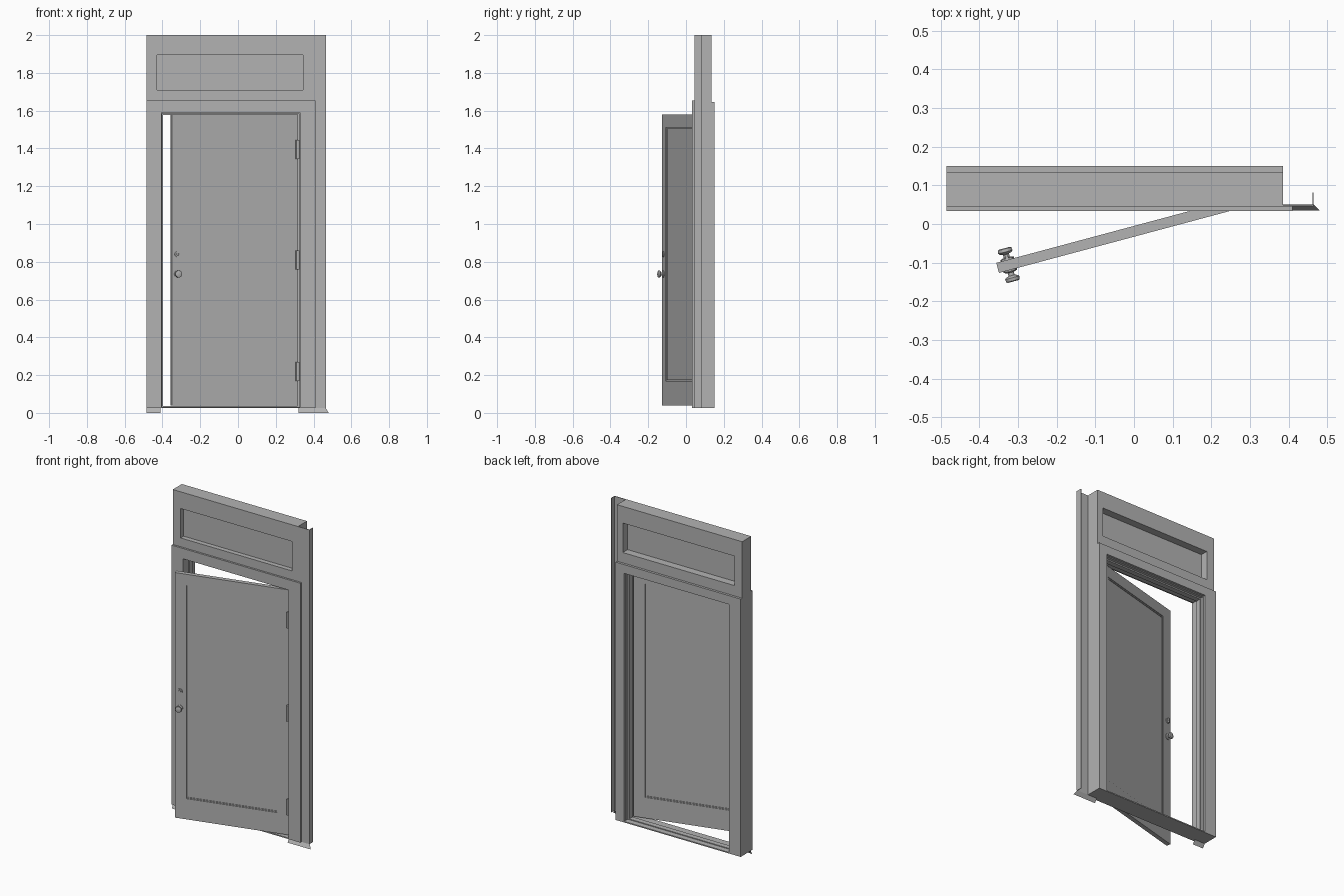
import bpy, bmesh, math
from mathutils import Matrix, Vector

cube = bpy.data.objects.get("Cube")
if cube:
    bpy.data.objects.remove(cube, do_unlink=True)

grey = bpy.data.materials.new("plain grey")
grey.use_nodes = True
COLOUR = (0.45, 0.45, 0.45, 1)
grey.diffuse_color = COLOUR
grey.node_tree.nodes["Principled BSDF"].inputs["Base Color"].default_value = COLOUR


def finish(name, bm, matrix=None, smooth=False):
    if matrix:
        bm.transform(matrix)
    mesh = bpy.data.meshes.new(name)
    bm.to_mesh(mesh)
    bm.free()
    mesh.materials.append(grey)
    obj = bpy.data.objects.new(name, mesh)
    bpy.context.collection.objects.link(obj)
    if smooth:
        bpy.ops.object.select_all(action='DESELECT')
        obj.select_set(True)
        bpy.context.view_layer.objects.active = obj
        bpy.ops.object.shade_smooth_by_angle(angle=math.radians(35))
    return obj


def extrude_y(bm, depth):
    """Give flat faces thickness along y."""
    out = bmesh.ops.extrude_face_region(bm, geom=bm.faces[:], use_keep_orig=True)
    moved = [g for g in out["geom"] if isinstance(g, bmesh.types.BMVert)]
    bmesh.ops.translate(bm, verts=moved, vec=(0, depth, 0))
    bmesh.ops.recalc_face_normals(bm, faces=bm.faces)


def corners(bm, r, y):
    x0, x1, z0, z1 = r
    return [bm.verts.new((x, y, z)) for x, z in ((x0, z0), (x1, z0), (x1, z1), (x0, z1))]


def box(name, rect, y0, y1, matrix=None):
    bm = bmesh.new()
    bm.faces.new(corners(bm, rect, y0))
    extrude_y(bm, y1 - y0)
    return finish(name, bm, matrix)


def ring(name, outer, hole, y0, y1, matrix=None):
    """Rectangular frame: outer and hole are (x0, x1, z0, z1)."""
    bm = bmesh.new()
    a, b = corners(bm, outer, y0), corners(bm, hole, y0)
    for i in range(4):
        j = (i + 1) % 4
        bm.faces.new((a[i], a[j], b[j], b[i]))
    extrude_y(bm, y1 - y0)
    return finish(name, bm, matrix)


def lathe(name, profile, matrix, steps=24):
    """Turn (radius, y) points about the y axis."""
    bm = bmesh.new()
    vs = [bm.verts.new((r, y, 0)) for r, y in profile]
    edges = [bm.edges.new(p) for p in zip(vs, vs[1:])]
    bmesh.ops.spin(bm, geom=vs + edges, cent=(0, 0, 0), axis=(0, 1, 0),
                   angle=math.tau, steps=steps)
    bmesh.ops.remove_doubles(bm, verts=bm.verts, dist=1e-5)
    bmesh.ops.recalc_face_normals(bm, faces=bm.faces)
    return finish(name, bm, matrix, smooth=True)


LEFT, RIGHT, BASE = -0.485, 0.385, 0.025
FRONT, BACK = 0.045, 0.135
opening = (-0.405, 0.327, 0.032, 1.59)

# Wall above the door with its recessed panel
transom_hole = (-0.43, 0.345, 1.71, 1.895)
ring("transom_wall", (LEFT, RIGHT, 1.65, 2), transom_hole, FRONT, BACK)
box("transom_panel", transom_hole, 0.075, 0.087)

# Door frame, casings and stop
ring("door_jamb", (LEFT, RIGHT, BASE, 1.65), (-0.402, 0.324, 0.032, 1.585), FRONT, BACK)
ring("front_casing", (LEFT, 0.41, BASE, 1.655), opening, 0.033, FRONT)
ring("back_casing", (LEFT, RIGHT, BASE, 1.645), opening, BACK, 0.15)
ring("door_stop", (-0.402, 0.324, 0.03, 1.585), (-0.396, 0.314, 0.037, 1.577), 0.082, 0.115)

# Thin wall strip and its return
box("wall_strip", (RIGHT, 0.465, BASE, 2), FRONT, 0.049)
box("wall_return", (0.462, 0.465, BASE, 2), FRONT, 0.082)

# Sloping skirting sheets
for name, x0, x1, flare in (("right_skirting", LEFT, -0.41, 0), ("left_skirting", 0.32, 0.465, 0.015)):
    bm = bmesh.new()
    pts = ((x0, 0.05, BASE), (x1, 0.05, BASE), (x1 + flare, 0.035, 0), (x0, 0.035, 0))
    bm.faces.new([bm.verts.new(p) for p in pts])
    finish(name, bm)

# Door leaf, standing ajar on its hinge
swing = Matrix.Translation((0.317, 0.052, 0)) @ Matrix.Rotation(math.radians(15), 4, 'Z')
THICK = 0.027
panel = (-0.62, -0.07, 0.17, 1.51)
inner = (-0.613, -0.077, 0.177, 1.503)
ring("door_leaf", (-0.69, 0, 0.04, 1.58), panel, 0, THICK, swing)
ring("door_moulding", panel, inner, 0.004, THICK - 0.004, swing)
box("door_panel", inner, 0.008, THICK - 0.008, swing)

# Hinges
for i, z in enumerate((0.22, 0.81, 1.395)):
    turn = Matrix.Translation((0.318, 0.043, z)) @ Matrix.Rotation(math.radians(90), 4, 'X')
    h = 0.05
    lathe(f"hinge_barrel_{i + 1}", ((0, -h), (0.008, -h), (0.008, h), (0, h)), turn, 12)
    box(f"hinge_plate_{i + 1}", (-0.012, 0.002, z - h, z + h), -0.002, 0.001, swing)

# Knobs and locks on both faces of the door
knob = ((0, 0.002), (0.018, 0.002), (0.018, -0.004), (0.008, -0.007), (0.008, -0.015),
        (0.015, -0.017), (0.019, -0.021), (0.018, -0.029), (0.014, -0.031), (0, -0.031))
lock = ((0, 0.002), (0.016, 0.002), (0.015, -0.004), (0.007, -0.004), (0.006, -0.006), (0, -0.006))
for side, y, angle in (("front", 0, 0), ("back", THICK, math.pi)):
    for name, profile, z in (("knob", knob, 0.735), ("lock", lock, 0.84)):
        place = swing @ Matrix.Translation((-0.66, y, z)) @ Matrix.Rotation(angle, 4, 'Z')
        lathe(f"{side}_{name}", profile, place)
box("lock_turn", (-0.664, -0.656, 0.826, 0.854), THICK, THICK + 0.014, swing)
